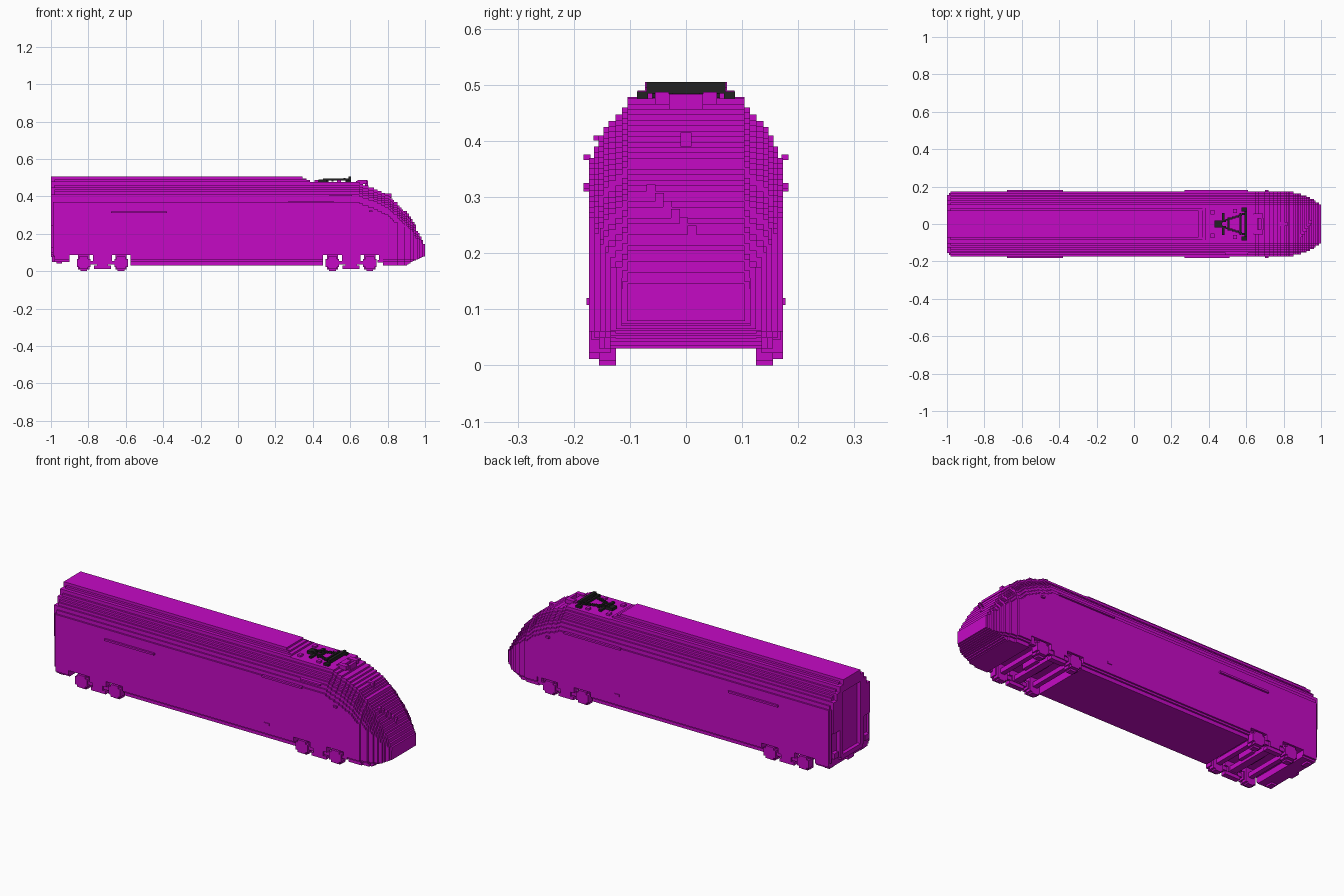
import bpy, bmesh, math

cube = bpy.data.objects.get("Cube")
if cube:
    bpy.data.objects.remove(cube, do_unlink=True)

V = 0.0097  # block size


def material(name, rgb):
    m = bpy.data.materials.new(name)
    m.diffuse_color = (*rgb, 1)
    m.use_nodes = True
    b = m.node_tree.nodes["Principled BSDF"]
    b.inputs["Base Color"].default_value = (*rgb, 1)
    b.inputs["Roughness"].default_value = 0.7
    return m


MAGENTA = material("magenta", (0.56, 0.003, 0.56))
BLACK = material("black", (0.016, 0.016, 0.016))


def finish(name, bm, mat):
    bmesh.ops.recalc_face_normals(bm, faces=bm.faces)
    me = bpy.data.meshes.new(name)
    bm.to_mesh(me)
    bm.free()
    me.materials.append(mat)
    ob = bpy.data.objects.new(name, me)
    bpy.context.collection.objects.link(ob)
    return ob


def boxes(name, items, mat=MAGENTA):
    """Each item is (x0, x1, y0, y1, z0, z1)."""
    bm = bmesh.new()
    for x0, x1, y0, y1, z0, z1 in items:
        vs = bmesh.ops.create_cube(bm, size=1)["verts"]
        for v in vs:
            v.co = ((x0 + x1) / 2 + v.co.x * (x1 - x0),
                    (y0 + y1) / 2 + v.co.y * (y1 - y0),
                    (z0 + z1) / 2 + v.co.z * (z1 - z0))
    return finish(name, bm, mat)


def both(items):
    """Mirror boxes across the centre line."""
    return items + [(a, b, -d, -c, e, f) for a, b, c, d, e, f in items]


def interp(table, x):
    for (x0, a), (x1, b) in zip(table, table[1:]):
        if x <= x1:
            return a + (b - a) * max(0, (x - x0) / (x1 - x0))
    return table[-1][1]


# Stepped cross-section: upper height and half width of each layer
LAYERS = [(0.05, 0.155), (0.06, 0.164), (0.37, 0.173), (0.39, 0.164),
          (0.41, 0.156), (0.425, 0.147), (0.436, 0.138), (0.447, 0.126),
          (0.46, 0.114), (0.478, 0.104), (0.49, 0.086), (0.505, 0.073)]


def slab(bm, x0, x1, bottom, top, shift=0.0, wmax=1.0, inset=0.0):
    """Extrude the stepped section along x, roof lowered by shift."""
    side, z = [], bottom
    for zt, w in LAYERS:
        zt = min(zt - (shift if zt > 0.1 else 0), top)
        if zt <= z + 1e-5:
            continue
        w = min(w, wmax + (w - 0.173 if zt < 0.07 else 0)) - inset
        side += [(w, z), (w, zt)]
        z = zt
    ring = side + [(-w, z) for w, z in reversed(side)]
    a = [bm.verts.new((x0, y, z)) for y, z in ring]
    b = [bm.verts.new((x1, y, z)) for y, z in ring]
    bm.faces.new(a)
    bm.faces.new(b[::-1])
    for i in range(len(ring)):
        j = (i + 1) % len(ring)
        bm.faces.new((a[i], b[i], b[j], a[j]))


# Main body: segments with raised floors above the bogies
bm = bmesh.new()
for x0, x1, bottom, top in [
        (-0.98, -0.90, 0.05, 0.505), (-0.90, -0.575, 0.085, 0.505),
        (-0.575, 0.345, 0.03, 0.505), (0.345, 0.365, 0.03, 0.495),
        (0.365, 0.385, 0.03, 0.486), (0.385, 0.455, 0.03, 0.476),
        (0.455, 0.64, 0.085, 0.476)]:
    slab(bm, x0, x1, bottom, top)
finish("body_shell", bm, MAGENTA)

# Nose: block-thick slices with falling roof and narrowing sides
ROOF = [(0.64, 0.476), (0.68, 0.457), (0.74, 0.437), (0.80, 0.405), (0.85, 0.365),
        (0.90, 0.305), (0.95, 0.23), (0.985, 0.165), (1.0, 0.13)]
WIDTH = [(0.64, 0.173), (0.83, 0.173), (0.88, 0.163), (0.92, 0.148),
         (0.96, 0.128), (1.0, 0.104)]
FLOOR = [(0.90, 0.03), (0.93, 0.05), (0.97, 0.067), (1.0, 0.082)]
bm = bmesh.new()
count = 37
for i in range(count):
    x0 = 0.64 + 0.36 * i / count
    x1 = 0.64 + 0.36 * (i + 1) / count
    xm = (x0 + x1) / 2
    shift = round((0.476 - interp(ROOF, xm)) / V) * V
    wide = 0.173 - round((0.173 - interp(WIDTH, xm)) / V) * V
    floor = 0.085 if xm < 0.775 else interp(FLOOR, xm)
    slab(bm, x0, x1, floor, 0.476 - shift, shift, wide)
finish("nose", bm, MAGENTA)


def nose_x(z):
    """Forward position of the nose at a given height."""
    return interp([(h, x) for x, h in reversed(ROOF)], z)


# Wiper: a staircase of blocks on the windscreen
boxes("wiper", [(nose_x(z) - 0.02, nose_x(z) + 0.008, y, y + 0.016, z - 0.012, z + 0.012)
                for y, z in [(-0.07 + 0.0145 * k, 0.31 - 0.0145 * k) for k in range(6)]])
# Top lamp
boxes("top_lamp", [(0.78, 0.82, -0.01, 0.01, 0.39, 0.415)])

# Rear end: raised arch around a recessed gangway door
boxes("rear_arch", both([
    (-1.0, -0.98, 0.075, 0.104, 0.09, 0.47), (-1.0, -0.98, 0.104, 0.126, 0.24, 0.447),
    (-1.0, -0.98, 0.126, 0.156, 0.24, 0.41), (-0.99, -0.98, 0.156, 0.165, 0.08, 0.37)])
    + [(-1.0, -0.98, -0.104, 0.104, 0.44, 0.478), (-1.0, -0.98, -0.073, 0.073, 0.478, 0.505),
       (-1.0, -0.98, -0.09, 0.09, 0.075, 0.10)])
boxes("rear_buffers", both([(-1.0, -0.97, 0.115, 0.15, 0.10, 0.13),
                            (-0.97, -0.94, 0.11, 0.15, 0.04, 0.06)]))
boxes("rear_coupler", [(-0.995, -0.95, -0.025, 0.025, 0.05, 0.085)])

# Side rails, vents and small handles
boxes("side_rails", both([(-0.68, -0.38, 0.17, 0.183, 0.31, 0.32),
                          (0.27, 0.51, 0.17, 0.183, 0.366, 0.376),
                          (0.70, 0.72, 0.17, 0.183, 0.315, 0.325),
                          (0.28, 0.31, 0.17, 0.177, 0.108, 0.12)])
      + [(0.49, 0.61, -0.165, -0.15, 0.401, 0.41), (0.50, 0.61, 0.17, 0.183, 0.366, 0.376)])

# Bogies: side frames, axle boxes, wheels, axles and springs
for name, cx in (("rear_bogie", -0.725), ("front_bogie", 0.605)):
    parts = [(cx - 0.10, cx + 0.10, 0.145, 0.165, 0.035, 0.055),
             (cx - 0.05, cx + 0.05, 0.135, 0.173, 0.055, 0.09),
             (cx - 0.03, cx + 0.03, 0.135, 0.173, 0.03, 0.055),
             (cx - 0.045, cx + 0.045, 0.14, 0.168, 0.012, 0.03)]
    for s in (-1, 1):
        ax = cx + s * 0.10
        parts += [(ax - 0.036, ax + 0.036, 0.135, 0.173, 0.022, 0.065),
                  (ax - 0.024, ax + 0.024, 0.135, 0.173, 0.011, 0.078),
                  (ax - 0.03, ax + 0.03, 0.125, 0.155, 0.008, 0.085),
                  (ax - 0.018, ax + 0.018, 0.125, 0.155, 0.0, 0.09)]
    parts = both(parts)
    for dx, r in ((-0.10, 0.013), (0.0, 0.02), (0.10, 0.013)):
        parts.append((cx + dx - r, cx + dx + r, -0.14, 0.14, 0.035, 0.06))
    parts.append((cx - 0.04, cx + 0.04, -0.05, 0.05, 0.05, 0.09))
    boxes(name, parts)

# Skirt brackets beside the front bogie
boxes("skirt_brackets", both([(0.745, 0.775, 0.15, 0.168, 0.045, 0.06),
                              (0.755, 0.775, 0.15, 0.168, 0.06, 0.09)]))

# Roof equipment around the current collector
boxes("roof_equipment", both([(0.41, 0.43, 0.05, 0.075, 0.47, 0.486),
                              (0.53, 0.55, 0.06, 0.08, 0.47, 0.486),
                              (0.64, 0.69, 0.03, 0.055, 0.465, 0.487)])
      + [(0.63, 0.66, -0.05, 0.05, 0.47, 0.481),
         (0.68, 0.695, -0.03, 0.03, 0.455, 0.484)])

# Current collector: base, folded arms in steps, contact strips
arms = [(0.43, 0.47, -0.02, 0.02, 0.475, 0.491)]
for k in range(8):
    x = 0.455 + 0.0175 * k
    y = 0.006 + 0.006 * k
    arms += both([(x, x + 0.0185, y, y + 0.01, 0.484, 0.494)])
arms += both([(0.47, 0.485, 0.02, 0.06, 0.477, 0.487),
              (0.575, 0.605, 0.068, 0.087, 0.474, 0.488)])
arms += [(0.59, 0.605, -0.07, 0.07, 0.485, 0.505),
         (0.565, 0.575, -0.06, 0.06, 0.487, 0.497),
         (0.50, 0.51, -0.035, 0.035, 0.478, 0.488)]
boxes("current_collector", arms, BLACK)
